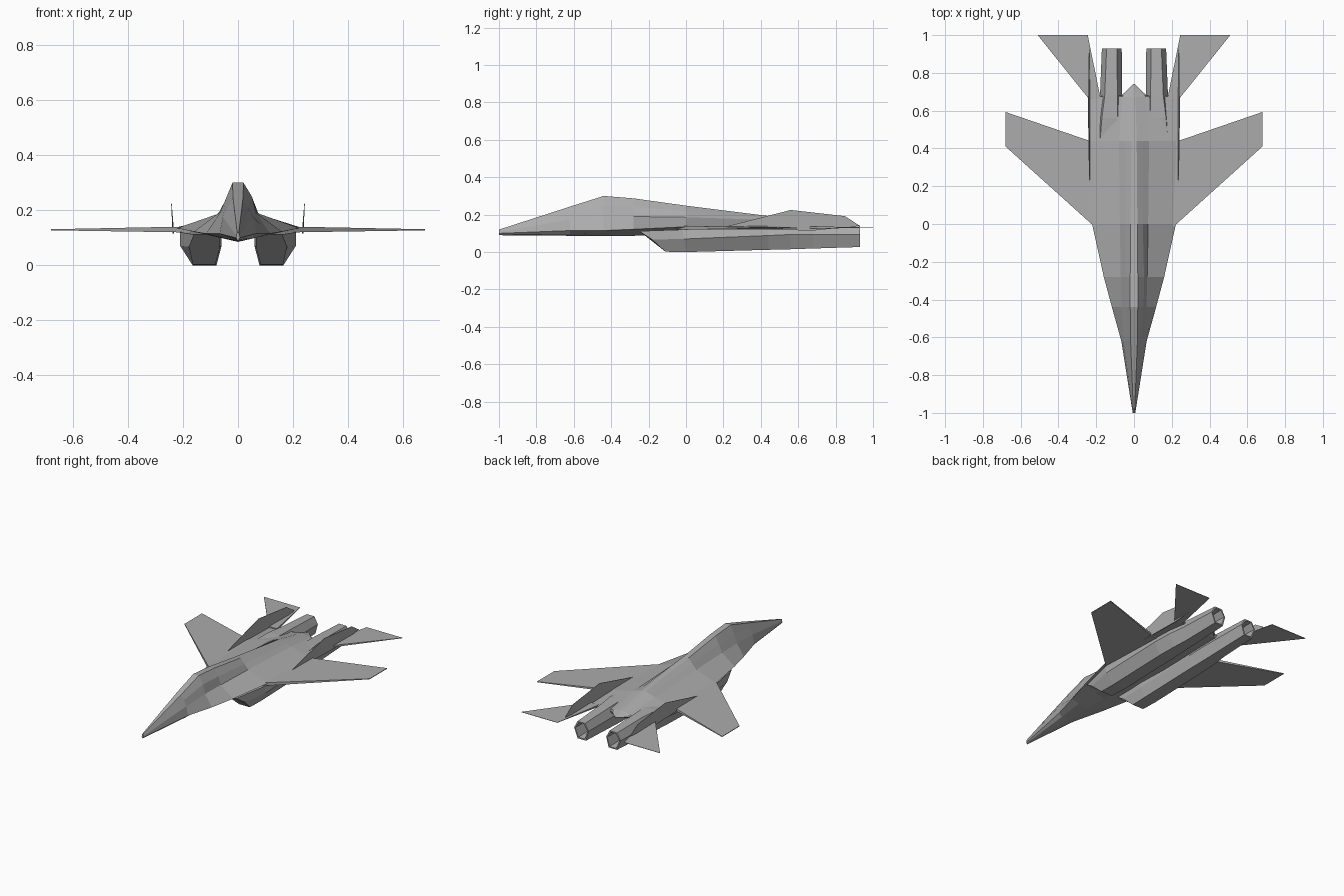
import bpy
import bmesh

grey = bpy.data.materials.new("mid_grey")
grey.diffuse_color = (.41, .41, .41, 1)


def make_object(name, verts, faces, mirror=False):
    mesh = bpy.data.meshes.new(name)
    mesh.from_pydata(verts, [], faces)
    bm = bmesh.new()
    bm.from_mesh(mesh)
    bmesh.ops.recalc_face_normals(bm, faces=bm.faces)
    bm.to_mesh(mesh)
    bm.free()
    mesh.materials.append(grey)
    obj = bpy.data.objects.new(name, mesh)
    bpy.context.collection.objects.link(obj)
    if mirror:
        obj.modifiers.new("Mirror", "MIRROR").use_mirror_merge = False
    return obj


def loft(name, rings, mirror=False):
    """Skin matching rings of points and cap both ends."""
    n = len(rings[0])
    verts = [p for ring in rings for p in ring]
    faces = [(r * n + i, r * n + (i + 1) % n, (r + 1) * n + (i + 1) % n, (r + 1) * n + i)
             for r in range(len(rings) - 1) for i in range(n)]
    faces += [tuple(range(n)), tuple(range(len(verts) - n, len(verts)))]
    return make_object(name, verts, faces, mirror)


def panel(name, outline, axis):
    """Thin mirrored surface; outline points are (x, y, z, half thickness)."""
    def side(sign):
        return [tuple(c + sign * p[3] * (k == axis) for k, c in enumerate(p[:3]))
                for p in outline]
    return loft(name, [side(-1), side(1)], mirror=True)


# Fuselage with spine, shoulders and sharp side chines; canopy swells on one side
# y, top z, spine half width, shoulder x/z, edge x/z, belly x/z, keel z, canopy swell
stations = [
    (-1.00, .12, .003, .006, .108, .007, .10, .004, .094, .09, 0),
    (-.62, .243, .018, .055, .175, .067, .115, .045, .096, .087, 0),
    (-.44, .300, .020, .066, .190, .117, .115, .065, .100, .085, .008),
    (-.28, .287, .020, .070, .190, .160, .122, .070, .102, .087, .008),
    (.00, .248, .018, .075, .186, .222, .135, .090, .105, .095, 0),
    (.44, .193, .014, .080, .172, .235, .135, .090, .108, .105, 0),
    (.675, .150, .008, .060, .140, .235, .130, .070, .115, .112, 0),
    (.680, .148, .008, .055, .138, .067, .130, .055, .118, .114, 0),
    (.74, .134, .002, .003, .132, .004, .130, .003, .127, .125, 0),
]
rings = []
for y, top, w, sx, sz, ex, ez, bx, bz, keel, swell in stations:
    half = [(w, y, top), ((w + sx) / 2, y, (top + sz) / 2),
            (sx, y, sz), (ex, y, ez), (bx, y, bz)]
    left = [(-x, y, z) for x, y, z in reversed(half)]
    half[1] = (half[1][0] + swell, y, half[1][2] + swell / 2)
    rings.append(half + [(0, y, keel)] + left)
loft("fuselage", rings)

# Engine nacelles: raked intake, tapered tunnel, recessed exhaust
# y at top, y at bottom, inner x, outer x, top z, bottom z, bottom inset
nacelle = [
    (-.25, -.11, .065, .160, .112, .002, -.004),
    (-.02, .00, .060, .210, .120, .000, .045),
    (.44, .44, .060, .205, .145, .012, .040),
    (.56, .56, .062, .195, .153, .015, .035),
    (.68, .68, .063, .180, .150, .019, .030),
    (.93, .93, .065, .170, .140, .027, .025),
    (.93, .93, .073, .162, .132, .035, .023),
    (.80, .80, .078, .157, .125, .042, .020),
]
rings = []
for yt, yb, xi, xo, zt, zb, inset in nacelle:
    ym, zm = (yt + yb) / 2, (zt + zb) / 2
    late = .025 if yt > .4 else .0
    flare = .018 if yt < -.1 else 0
    rings.append([(xi + late, yt, zt), (xo - late, yt, zt), (xo + flare, ym, zm + .01),
                  (xo - inset, yb, zb), (xi + .018, yb, zb), (xi, ym, zm + .01)])
loft("engine_nacelles", rings, mirror=True)

# Wings
panel("wings", [(.17, -.05, .13, .010), (.225, .0, .13, .010), (.68, .41, .129, .002),
                (.68, .593, .129, .002), (.235, .44, .13, .008), (.17, .44, .13, .010)], 2)

# Horizontal tailplanes with their inner booms
panel("tailplanes", [(.18, .66, .132, .006), (.237, .66, .132, .006), (.51, 1.0, .13, .001),
                     (.245, 1.0, .13, .001), (.18, .68, .132, .006)], 2)

# Twin tail fins, leaning slightly outward
panel("tail_fins", [(.235, .17, .125, .002), (.242, .56, .225, .001), (.240, .85, .192, .001),
                    (.237, .93, .140, .001), (.235, .68, .115, .003)], 0)
